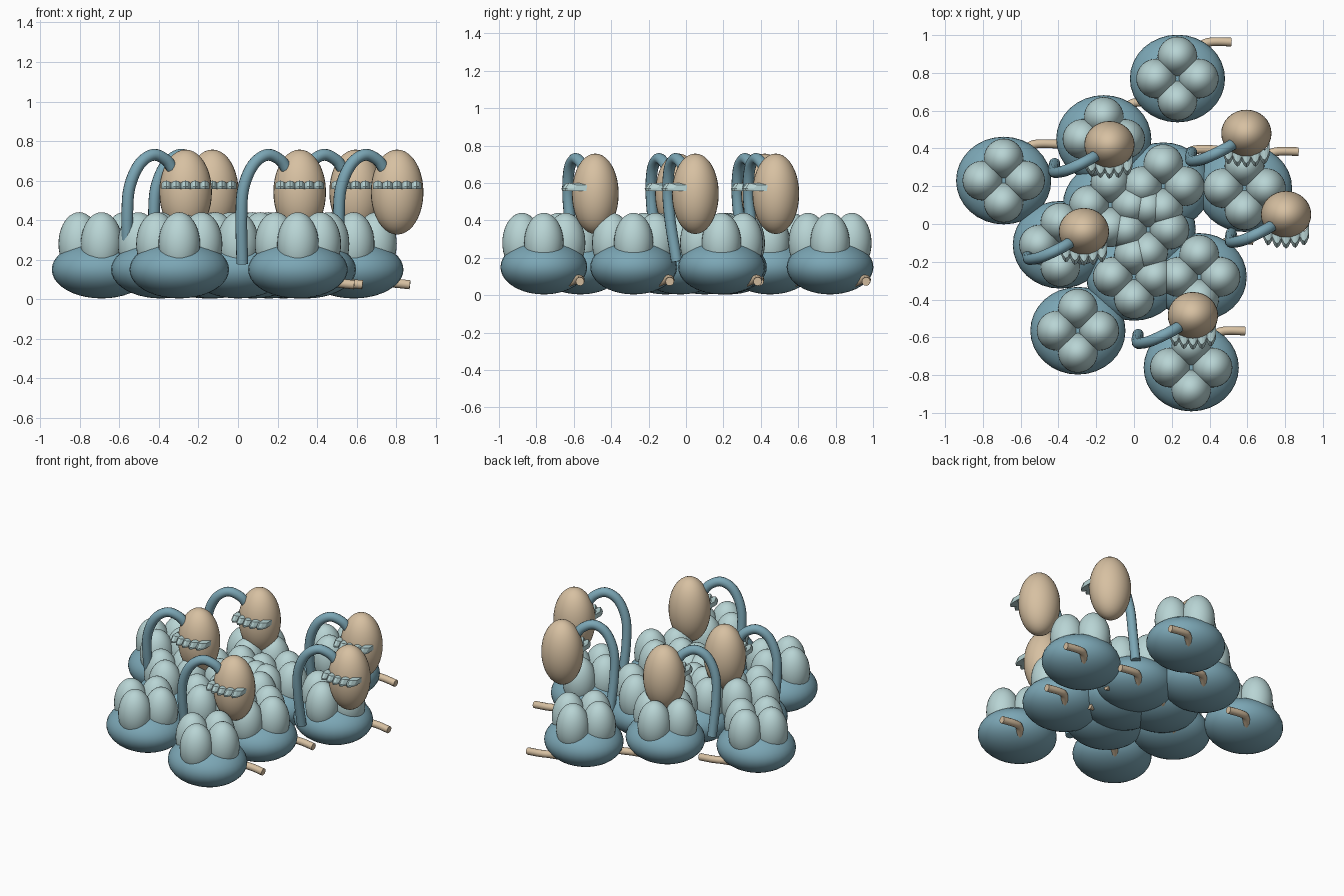
import bpy, bmesh, math
from mathutils import Matrix, Vector

if "Cube" in bpy.data.objects:
    bpy.data.objects.remove(bpy.data.objects["Cube"])


def material(name, rgb):
    m = bpy.data.materials.new(name)
    m.diffuse_color = (*rgb, 1)
    m.use_nodes = True
    m.node_tree.nodes["Principled BSDF"].inputs["Base Color"].default_value = m.diffuse_color
    return m


BLUE = material("dusty_blue", (0.20, 0.385, 0.465))
PALE = material("pale_aqua", (0.48, 0.66, 0.66))
TAN = material("warm_tan", (0.68, 0.53, 0.36))


def mesh_from(bm, name, mat, smooth=True):
    bmesh.ops.recalc_face_normals(bm, faces=bm.faces)
    for f in bm.faces:
        f.smooth = smooth
    me = bpy.data.meshes.new(name)
    bm.to_mesh(me)
    bm.free()
    me.materials.append(mat)
    return me


def ellipsoids(name, centres, radii, mat):
    bm = bmesh.new()
    for c in centres:
        bmesh.ops.create_uvsphere(bm, u_segments=32, v_segments=20, radius=1,
                                  matrix=Matrix.Translation(c) @ Matrix.Diagonal((*radii, 1)))
    return mesh_from(bm, name, mat)


def tube(name, points, radius, mat, sides=12, steps=7):
    """Round capped tube along a smooth path through the points."""
    pts = [Vector(p) for p in points]
    ext = [2 * pts[0] - pts[1]] + pts + [2 * pts[-1] - pts[-2]]
    path = []
    for i in range(1, len(ext) - 2):
        a, b, c, d = ext[i - 1:i + 3]
        for k in range(steps):
            t = k / steps
            path.append(0.5 * (2 * b + (c - a) * t + (2 * a - 5 * b + 4 * c - d) * t * t
                               + (3 * b - a - 3 * c + d) * t ** 3))
    path.append(pts[-1])
    bm = bmesh.new()
    rings, q = [], None
    for i, p in enumerate(path):
        tan = (path[min(i + 1, len(path) - 1)] - path[max(i - 1, 0)]).normalized()
        if q is None:
            q = tan.to_track_quat('Z', 'Y')
        else:
            q = (q @ Vector((0, 0, 1))).rotation_difference(tan) @ q
        rings.append([bm.verts.new(p + q @ Vector((radius * math.cos(2 * math.pi * s / sides),
                                                   radius * math.sin(2 * math.pi * s / sides), 0)))
                      for s in range(sides)])
    for r0, r1 in zip(rings, rings[1:]):
        for s in range(sides):
            n = (s + 1) % sides
            bm.faces.new((r0[s], r0[n], r1[n], r1[s]))
    caps = [bm.faces.new(rings[0][::-1]), bm.faces.new(rings[-1])]
    me = mesh_from(bm, name, mat)
    for f in (me.polygons[-1], me.polygons[-2]):
        f.use_smooth = False
    return me


def frill_mesh():
    """Scalloped shelf with bevelled teeth along a shallow front arc."""
    teeth, half = 5, 0.122
    front = []
    for i in range(teeth * 4 + 1):
        x = -half + 2 * half * i / (teeth * 4)
        tooth = abs(math.sin(math.pi * i / 4))
        front.append((x, -0.143 + 1.9 * x * x - 0.034 * tooth, tooth))
    bm = bmesh.new()
    rows = []
    for x, y, tooth in front:
        back = min(-0.03, y + 0.07)
        top = 0.588 + 0.012 * tooth
        section = [(back, 0.557), (y, 0.557), (y - 0.004, 0.570),
                   (y + 0.018, top), (back, top)]
        rows.append([bm.verts.new((x, yy, zz)) for yy, zz in section])
    for a, b in zip(rows, rows[1:]):
        for s in range(5):
            n = (s + 1) % 5
            bm.faces.new((a[s], a[n], b[n], b[s]))
    bm.faces.new(rows[0])
    bm.faces.new(rows[-1][::-1])
    return mesh_from(bm, "frill", PALE, smooth=False)


def place(name, me, x, y):
    ob = bpy.data.objects.new(name, me)
    ob.location = (x, y, 0)
    bpy.context.collection.objects.link(ob)


# Shared part meshes
base = ellipsoids("bulb_base", [(0, 0, 0.15)], (0.252, 0.232, 0.146), BLUE)
lobes = ellipsoids("bulb_lobes",
                   [(0.113, 0, 0.28), (-0.113, 0, 0.28), (0, 0.117, 0.28), (0, -0.117, 0.28)],
                   (0.105, 0.105, 0.16), PALE)
stem = tube("root_stem", [(0.08, 0.12, 0.062), (0.135, 0.18, 0.085), (0.19, 0.195, 0.083),
                          (0.285, 0.193, 0.073)], 0.023, TAN)
pod = ellipsoids("hanging_pod", [(0, 0, 0.542)], (0.133, 0.125, 0.215), TAN)
hook = tube("curved_stalk", [(-0.29, -0.10, 0.18), (-0.295, -0.135, 0.40), (-0.285, -0.147, 0.56),
                             (-0.235, -0.138, 0.68), (-0.165, -0.108, 0.73), (-0.10, -0.075, 0.705),
                             (-0.06, -0.05, 0.65)], 0.030, BLUE)
frill = frill_mesh()

# Cluster of squat bulbs, each with four lobes and a root stem
BULBS = [(0.23, 0.77), (-0.16, 0.45), (-0.69, 0.23), (0.585, 0.19), (-0.39, -0.11),
         (-0.297, -0.565), (0.303, -0.76), (0.345, -0.28), (0.155, 0.20), (0.0, -0.28),
         (-0.125, 0.10), (0.075, -0.03)]
for i, (x, y) in enumerate(BULBS, 1):
    place(f"bulb_base_{i}", base, x, y)
    place(f"bulb_lobes_{i}", lobes, x, y)
    place(f"root_stem_{i}", stem, x, y)

# Pods hanging from curved stalks, each with a front frill
PODS = [(-0.13, 0.42), (0.595, 0.48), (0.805, 0.05), (-0.265, -0.04), (0.312, -0.485)]
for i, (x, y) in enumerate(PODS, 1):
    place(f"hanging_pod_{i}", pod, x, y)
    place(f"curved_stalk_{i}", hook, x, y)
    place(f"pod_frill_{i}", frill, x, y)
